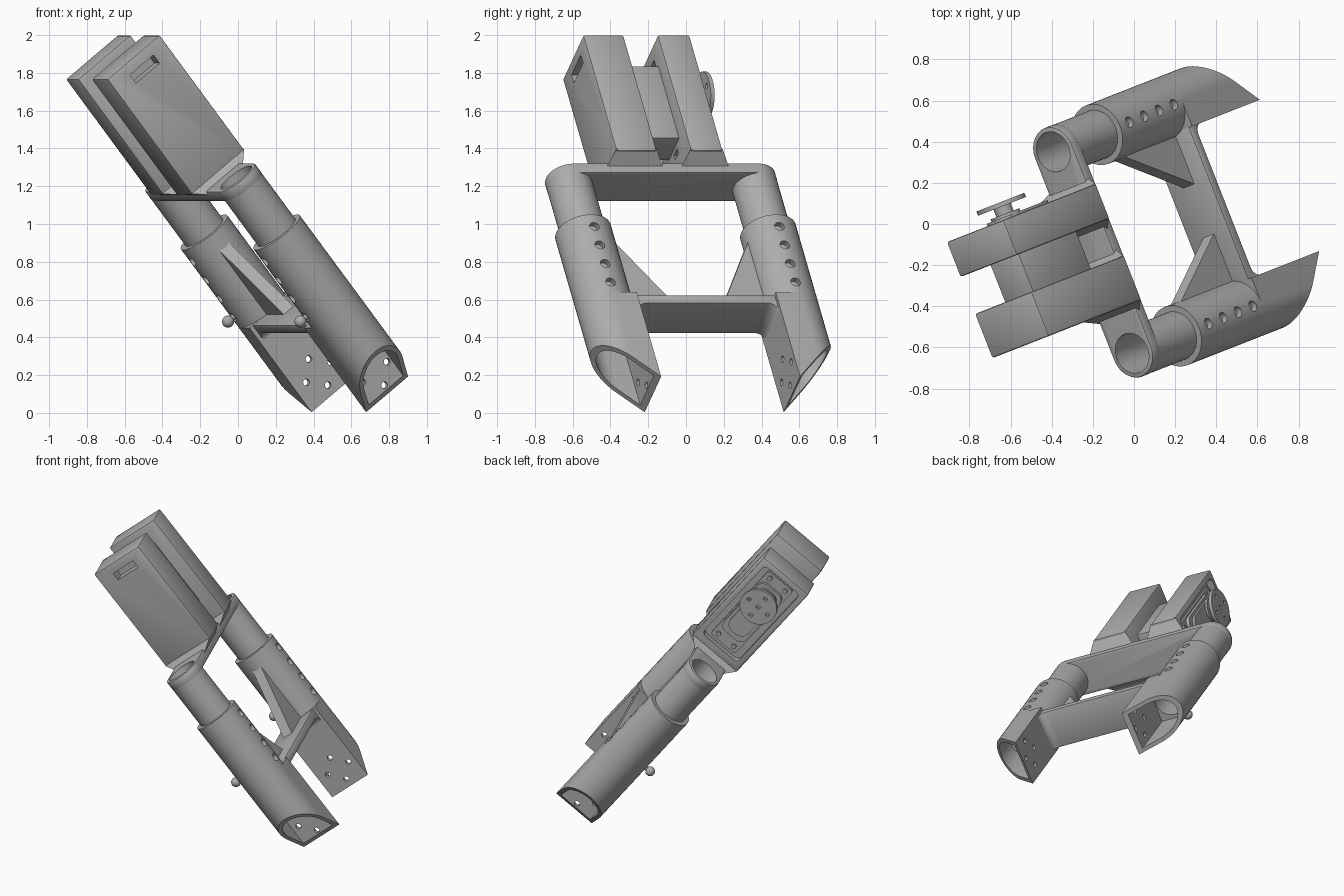
import bpy, bmesh, math
from mathutils import Matrix, Vector

cube = bpy.data.objects.get("Cube")
if cube:
    bpy.data.objects.remove(cube, do_unlink=True)

mat = bpy.data.materials.new("plain_grey")
mat.use_nodes = True
grey = (0.42, 0.42, 0.42, 1)
mat.diffuse_color = grey
mat.node_tree.nodes["Principled BSDF"].inputs["Base Color"].default_value = grey

# Tilted build frame: a runs across, b is the upper face normal, t runs up the tubes
A = Vector((0.365, -0.931, 0)).normalized()
T = Vector((-0.578, -0.226, 0.784))
T = (T - A * T.dot(A)).normalized()
B = T.cross(A)
FRAME = Matrix((A, B, T)).transposed().to_4x4()
MID, REACH, TB = 0.056, 0.526, 0.587     # mirror plane, tube offset, tube centre in b
R_TUBE, R_SLEEVE, FLAT = 0.122, 0.152, 0.131


def finish(name, bm, bevel=0):
    bmesh.ops.recalc_face_normals(bm, faces=bm.faces)
    mesh = bpy.data.meshes.new(name)
    bm.to_mesh(mesh)
    bm.free()
    mesh.materials.append(mat)
    ob = bpy.data.objects.new(name, mesh)
    bpy.context.collection.objects.link(ob)
    ob.matrix_world = FRAME
    if bevel:
        m = ob.modifiers.new("bevel", 'BEVEL')
        m.width, m.segments, m.limit_method = bevel, 2, 'ANGLE'
        apply_mod(ob, m)
    return ob


def select(ob):
    bpy.ops.object.select_all(action='DESELECT')
    ob.select_set(True)
    bpy.context.view_layer.objects.active = ob


def apply_mod(ob, m):
    select(ob)
    bpy.ops.object.modifier_apply(modifier=m.name)


def prism(name, pts, axis, lo, hi, bevel=0):
    """Extrude a flat outline along a, b or t."""
    place = {'a': lambda p, h: (h, p[0], p[1]),
             'b': lambda p, h: (p[0], h, p[1]),
             't': lambda p, h: (p[0], p[1], h)}[axis]
    bm = bmesh.new()
    low = [bm.verts.new(place(p, lo)) for p in pts]
    top = [bm.verts.new(place(p, hi)) for p in pts]
    bm.faces.new(low)
    bm.faces.new(top)
    for i in range(len(pts)):
        j = (i + 1) % len(pts)
        bm.faces.new((low[i], low[j], top[j], top[i]))
    return finish(name, bm, bevel)


def arc(cx, cy, r, start, end, n=24):
    return [(cx + r * math.cos(math.radians(start + (end - start) * i / n)),
             cy + r * math.sin(math.radians(start + (end - start) * i / n)))
            for i in range(n + 1)]


def disc(name, cx, cy, r, axis, lo, hi, n=48):
    return prism(name, arc(cx, cy, r, 0, 360, n)[:-1], axis, lo, hi)


def box(name, a, b, t, bevel=0):
    return prism(name, [(a[0], b[0]), (a[1], b[0]), (a[1], b[1]), (a[0], b[1])],
                 't', t[0], t[1], bevel)


def rounded(b, t, r):
    return (arc(b[1] - r, t[1] - r, r, 0, 90, 6) + arc(b[0] + r, t[1] - r, r, 90, 180, 6)
            + arc(b[0] + r, t[0] + r, r, 180, 270, 6) + arc(b[1] - r, t[0] + r, r, 270, 360, 6))


def cut(ob, *cutters):
    for c in cutters:
        m = ob.modifiers.new("cut", 'BOOLEAN')
        m.operation, m.object, m.solver = 'DIFFERENCE', c, 'EXACT'
        apply_mod(ob, m)
        bpy.data.objects.remove(c, do_unlink=True)


def d_outline(a, s, wall=0):
    """Round outside, flat inside."""
    r, f = R_SLEEVE - wall, FLAT - wall
    half = arc(0, TB, r, -90, 90)
    return [(a + s * x, y) for x, y in half + [(-f, TB + r), (-f, TB - r)]]


# Two legs, mirrored
for side, s in (("right", 1), ("left", -1)):
    a = MID + s * REACH
    sleeve = disc(side + "_sleeve", a, TB, R_SLEEVE, 't', 0.2, 0.755)
    cut(sleeve, disc("bore", a, TB, R_TUBE - 0.002, 't', 0.1, 0.9),
        *[disc("pin_hole", a, 0.30 + 0.125 * i, 0.027, 'b', 0, 1, 20) for i in range(4)])
    tube = disc(side + "_inner_tube", a, TB, R_TUBE, 't', 0.16, 1.07)
    cut(tube, disc("bore", a, TB, 0.1, 't', 0, 1.3))

    # Flat-sided foot with a slanted open end
    foot = prism(side + "_foot", d_outline(a, s), 't', -0.34, 0.23)
    slant = [(a - s * 0.2, -0.41), (a + s * 0.3, 0.1), (a + s * 0.3, -0.7), (a - s * 0.2, -0.7)]
    cut(foot, prism("slant", slant, 'b', 0, 1.2),
        prism("pocket", d_outline(a, s, 0.027), 't', -0.6, 0.12),
        disc("bore", a, TB, 0.1, 't', 0, 0.5))
    inner = a - s * FLAT
    cut(foot, *[disc("screw_hole", 0.597 + 0.088 * math.cos(k * math.pi / 2),
                     -0.197 + 0.088 * math.sin(k * math.pi / 2), 0.018, 'a',
                     inner - 0.05, inner + 0.05, 16) for k in range(4)])

    # Triangular gusset above the lower bar
    prism(side + "_gusset", [(inner + s * 0.03, 0.2), (inner - s * 0.27, 0.22),
                             (inner + s * 0.0, 0.69), (inner + s * 0.03, 0.69)], 'b', 0.55, 0.62)

    # Ball stud under the sleeve
    disc(side + "_stud_stem", a, 0.3, 0.016, 'b', 0.39, 0.45, 16)
    bm = bmesh.new()
    bmesh.ops.create_uvsphere(bm, u_segments=24, v_segments=12, radius=0.032,
                              matrix=Matrix.Translation((a, 0.4, 0.3)))
    finish(side + "_ball_stud", bm)

# Lower cross bar with filleted ends
e, r = REACH - FLAT, 0.05
bar = [(MID - e - 0.02, 0.229), (MID - e - 0.02, 0.174 - r)]
bar += arc(MID - e + r, 0.174 - r, r, 180, 90, 8)
bar += arc(MID + e - r, 0.174 - r, r, 90, 0, 8)
bar += [(MID + e + 0.02, 0.174 - r), (MID + e + 0.02, 0.229)]
prism("lower_bar", bar, 'b', 0.457, 0.717, 0.008)

# Upper cross bar, a slot-shaped plate joining the tubes
upper = prism("upper_bar", arc(MID + REACH, TB, R_TUBE + 0.001, -90, 90)
              + arc(MID - REACH, TB, R_TUBE + 0.001, 90, 270), 't', 1.06, 1.125, 0.008)
cut(upper, *[disc("bore", MID + s * REACH, TB, 0.1, 't', 0.9, 1.3) for s in (1, -1)])

# Motor housings and their flared bases
NEAR, FAR, HB, HT = (0.125, 0.356), (-0.25, -0.068), (0.404, 0.784), (1.15, 1.932)
near = box("right_housing", NEAR, HB, HT, 0.01)
cut(near, box("slot", (0.28, 0.4), (0.52, 0.69), (1.815, 1.87)))
far = box("left_housing", FAR, HB, HT, 0.01)
cut(far, prism("recess", rounded((0.444, 0.744), (1.21, 1.89), 0.03), 'a', -0.3, -0.205),
    box("slot", (-0.4, 0), (0.53, 0.66), (1.825, 1.86)),
    box("slot", (-0.4, 0), (0.57, 0.63), (1.255, 1.285)))
for side, (lo, hi) in (("right", NEAR), ("left", FAR)):
    base = box(side + "_housing_base", (lo, hi), HB, (1.1, 1.16))
    for v in base.data.vertices:
        if v.co.z < 1.13:
            v.co.x += 0.045 if v.co.x > (lo + hi) / 2 else -0.045
            v.co.y = TB + (0.118 if v.co.y > TB else -0.118)

# Motor body between the housings, and its face in the left recess
box("motor_body", (-0.1, 0.15), (0.5, 0.688), (1.31, 1.797), 0.004)
prism("motor_flange", rounded((0.49, 0.7), (1.235, 1.865), 0.02), 'a', -0.222, -0.2)
prism("motor_face", rounded((0.5, 0.69), (1.33, 1.79), 0.05), 'a', -0.245, -0.2)
prism("motor_cap", rounded((0.52, 0.67), (1.37, 1.77), 0.06), 'a', -0.262, -0.24)
for b in (0.53, 0.66):
    for t in (1.275, 1.83):
        disc("motor_screw", b, t, 0.017, 'a', -0.235, -0.215, 16)

# Round output horn
disc("horn_boss", 0.6, 1.67, 0.075, 'a', -0.275, -0.25)
disc("horn_hub", 0.6, 1.67, 0.045, 'a', -0.32, -0.26)
horn = disc("horn_disc", 0.6, 1.67, 0.125, 'a', -0.336, -0.314)
cut(horn, disc("centre_hole", 0.6, 1.67, 0.014, 'a', -0.4, -0.3, 16),
    *[disc("horn_hole", 0.6 + 0.08 * math.cos(k * math.pi / 2),
           1.67 + 0.08 * math.sin(k * math.pi / 2), 0.014, 'a', -0.4, -0.3, 16)
      for k in range(4)])

# Smooth the round surfaces, keep the corners crisp
for ob in bpy.context.scene.objects:
    if ob.type == 'MESH' and ob.data.materials and ob.data.materials[0] == mat:
        select(ob)
        bpy.ops.object.shade_smooth_by_angle(angle=math.radians(32))
